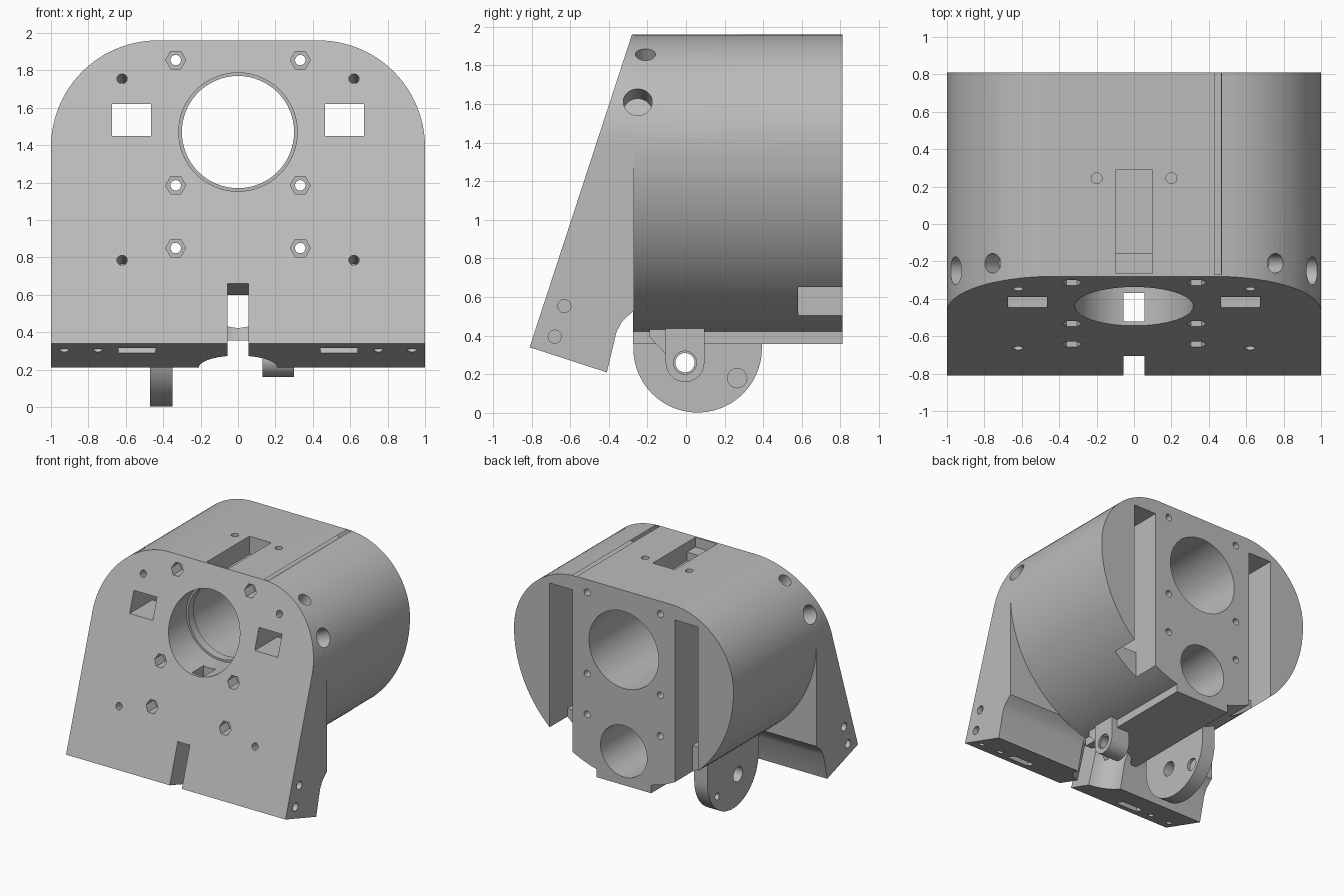
import bpy, bmesh
from math import sin, cos, radians
from mathutils import Vector

cube = bpy.data.objects.get("Cube")
if cube:
    bpy.data.objects.remove(cube)

grey = bpy.data.materials.new("printed grey")
grey.use_nodes = True
grey.diffuse_color = (0.5, 0.5, 0.5, 1)
grey.node_tree.nodes["Principled BSDF"].inputs["Base Color"].default_value = (0.5, 0.5, 0.5, 1)

helpers = []


def make(name, bm):
    bmesh.ops.recalc_face_normals(bm, faces=bm.faces)
    me = bpy.data.meshes.new(name)
    bm.to_mesh(me)
    bm.free()
    me.materials.append(grey)
    ob = bpy.data.objects.new(name, me)
    bpy.context.scene.collection.objects.link(ob)
    return ob


def prism(name, pts, lo, hi, axis):
    """Extrude a profile: axis x takes (y, z) points, axis y takes (x, z)."""
    bm = bmesh.new()
    place = (lambda p: (lo, p[0], p[1])) if axis == "x" else (lambda p: (p[0], lo, p[1]))
    face = bm.faces.new([bm.verts.new(place(p)) for p in pts])
    out = bmesh.ops.extrude_face_region(bm, geom=[face])
    step = Vector((hi - lo, 0, 0)) if axis == "x" else Vector((0, hi - lo, 0))
    bmesh.ops.translate(bm, vec=step, verts=[v for v in out["geom"] if isinstance(v, bmesh.types.BMVert)])
    return make(name, bm)


def box(name, x0, x1, y0, y1, z0, z1):
    return prism(name, [(y0, z0), (y1, z0), (y1, z1), (y0, z1)], x0, x1, "x")


def rod(name, start, direction, length, r, sides=32):
    bm = bmesh.new()
    bmesh.ops.create_cone(bm, cap_ends=True, segments=sides, radius1=r, radius2=r, depth=length)
    d = Vector(direction).normalized()
    ob = make(name, bm)
    turn = Vector((0, 0, 1)).rotation_difference(d).to_matrix().to_4x4()
    ob.data.transform(turn)
    ob.data.transform(turn.Translation(Vector(start) + d * length / 2))
    return ob


def arc(cx, cz, r, a0, a1, n=24):
    return [(cx + r * cos(radians(a0 + (a1 - a0) * i / n)), cz + r * sin(radians(a0 + (a1 - a0) * i / n)))
            for i in range(n + 1)]


def combine(target, tool, how):
    mod = target.modifiers.new(tool.name, "BOOLEAN")
    mod.operation, mod.object, mod.solver = how, tool, "EXACT"
    tool.hide_render = True
    helpers.append(tool)


def bake(ob):
    bpy.context.view_layer.update()
    done = bpy.data.meshes.new_from_object(ob.evaluated_get(bpy.context.evaluated_depsgraph_get()))
    ob.modifiers.clear()
    ob.data = done
    for h in helpers:
        bpy.data.objects.remove(h)
    helpers.clear()


def front_y(z):
    return -0.81 + (z - 0.34) * 0.327


INWARD = Vector((0, 0.95, -0.311))
ALONG = Vector((0, 0.311, 0.95))

# Sloping front plate, rounded at its top corners
shoulders = arc(0.43, 1.39, 0.57, 0, 90) + arc(-0.43, 1.39, 0.57, 90, 180)
plate = prism("front_plate", [(-0.81, 0.34), (-0.41, 0.21), (-0.36, 0.42), (-0.33, 0.475),
                              (-0.27, 0.53), (-0.27, 1.96), (-0.28, 1.96)], -1, 1, "x")
combine(plate, prism("plate_outline", shoulders + [(-1, 0), (1, 0)], -1, 0, "y"), "INTERSECT")
bake(plate)

# Housing with a round belly and flat underside
housing = prism("housing", shoulders + arc(0, 1.39, 1, 180, 360, 64)[1:-1], -0.274, 0.81, "y")
combine(housing, box("flat_underside", -0.25, 0.25, -0.274, 0.81, 0.356, 0.6), "UNION")
combine(housing, plate, "UNION")

# Hinge disc and hinge lug
combine(housing, prism("hinge_disc", arc(0.06, 0.335, 0.333, 180, 360, 40) + [(0.393, 0.6), (-0.273, 0.6)],
                       -0.47, -0.35, "x"), "UNION")
combine(housing, prism("hinge_lug", arc(-0.005, 0.26, 0.1, 180, 360) + [(0.095, 0.5), (-0.105, 0.5)],
                       0.13, 0.30, "x"), "UNION")
combine(housing, prism("lug_gusset", [(-0.19, 0.5), (-0.19, 0.395), (-0.09, 0.29), (-0.09, 0.5)],
                       0.14, 0.29, "x"), "UNION")
bake(housing)


def cut(tool):
    combine(housing, tool, "DIFFERENCE")


# Main bore with an inner lip, and the lower bore
Y = (0, 1, 0)
cut(rod("bore", (0, -1, 1.47), Y, 2, 0.30, 64))
cut(rod("bore_front", (0, -1, 1.47), Y, 0.78, 0.317, 64))
cut(rod("bore_back", (0, -0.15, 1.47), Y, 1.2, 0.317, 64))
cut(rod("lower_bore", (0, -0.5, 0.635), Y, 1.5, 0.212, 48))

# Scoop under the plate, centre slot and hidden channel
cut(rod("scoop", Vector((0, -0.41, 0.21)) - ALONG * 0.1, ALONG, 0.42, 0.21, 48))
slot = [Vector((0, front_y(0.66), 0.66)) + INWARD * a + ALONG * b
        for a, b in ((-0.1, 0), (0.24, 0), (0.24, -0.6), (-0.1, -0.6))]
cut(prism("centre_slot", [(p.y, p.z) for p in slot], -0.055, 0.055, "x"))
cut(box("channel", -0.055, 0.055, -0.52, -0.37, 0.45, 1.3))

# Pocket on top, with a shallow step at its front
cut(box("top_pocket", -0.1, 0.1, -0.155, 0.29, 1.81, 2.1))
cut(box("top_step", -0.1, 0.1, -0.265, -0.14, 1.88, 2.1))

# Hinge pin and stop holes
cut(rod("pin_hole", (-1, -0.005, 0.26), (1, 0, 0), 2, 0.05))
cut(rod("pin_recess", (0.285, -0.005, 0.26), (1, 0, 0), 0.1, 0.06))
cut(rod("disc_pin_hole", (-0.5, -0.005, 0.26), (1, 0, 0), 0.2, 0.06))
cut(rod("stop_hole", (-0.6, 0.265, 0.18), (1, 0, 0), 0.4, 0.027))
cut(rod("stop_recess", (-0.375, 0.265, 0.18), (1, 0, 0), 0.1, 0.05))

for s in (-1, 1):
    def span(name, a, b, *rest):
        cut(box(name, min(s * a, s * b), max(s * a, s * b), *rest))

    # Deep rear channels, open below at the back, with front windows
    span("rear_channel", 0.465, 0.675, -0.15, 0.9, 0.72, 1.84)
    span("rear_opening", 0.465, 0.675, 0.58, 0.9, 0.2, 0.8)
    span("window", 0.465, 0.675, -0.8, 0, 1.45, 1.62)

    # Long bolts with hexagonal nut pockets
    for z in (1.855, 1.185, 0.85):
        cut(rod("bolt_hole", (s * 0.333, -1, z), Y, 2, 0.028, 20))
        nut = rod("nut_pocket", (0, -0.3, 0), Y, 0.4, 0.054, 6)
        nut.data.transform(Vector((0, 0, 1)).rotation_difference(Vector((1, 0, 0))).to_matrix().to_4x4())
        nut.location = (s * 0.333, front_y(z), z)
        cut(nut)

    # Screw holes square to the plate
    for z in (1.755, 0.785):
        cut(rod("plate_screw", Vector((s * 0.62, front_y(z), z)) - INWARD * 0.05, INWARD, 0.2, 0.028, 20))

    # Access bores in the shoulders
    cut(rod("upper_access", (s * 0.82, -0.21, 1.95), (-s * 0.32, 0, -0.465), 0.25, 0.052))
    cut(rod("side_access", (s * 1.02, -0.25, 1.64), (-s * 0.5, 0, -0.22), 0.2, 0.075))

    # Small holes on the top, sides and lower edge
    cut(rod("top_screw", (s * 0.2, 0.245, 1.84), (0, 0, 1), 0.3, 0.029, 20))
    for y, z in ((-0.63, 0.553), (-0.68, 0.395)):
        cut(rod("side_recess", (s * 1.1, y, z), (-s, 0, 0), 0.14, 0.034, 20))
    edge = Vector((0, -0.81, 0.34)) + INWARD * 0.12 - ALONG * 0.05
    for x in (0.75, 0.93):
        cut(rod("edge_screw", edge + Vector((s * x, 0, 0)), ALONG, 0.2, 0.026, 20))
    a, b = edge + INWARD * -0.045, edge + INWARD * 0.045
    c, d = b + ALONG * 0.25, a + ALONG * 0.25
    cut(prism("edge_slot", [(p.y, p.z) for p in (a, b, c, d)], s * 0.54 - 0.1, s * 0.54 + 0.1, "x"))

bake(housing)
housing.name = "slanted_front_housing"

# Crisp edges, smooth round walls
for ob in bpy.context.selected_objects:
    ob.select_set(False)
housing.select_set(True)
bpy.context.view_layer.objects.active = housing
bpy.ops.object.shade_smooth_by_angle(angle=radians(25))
